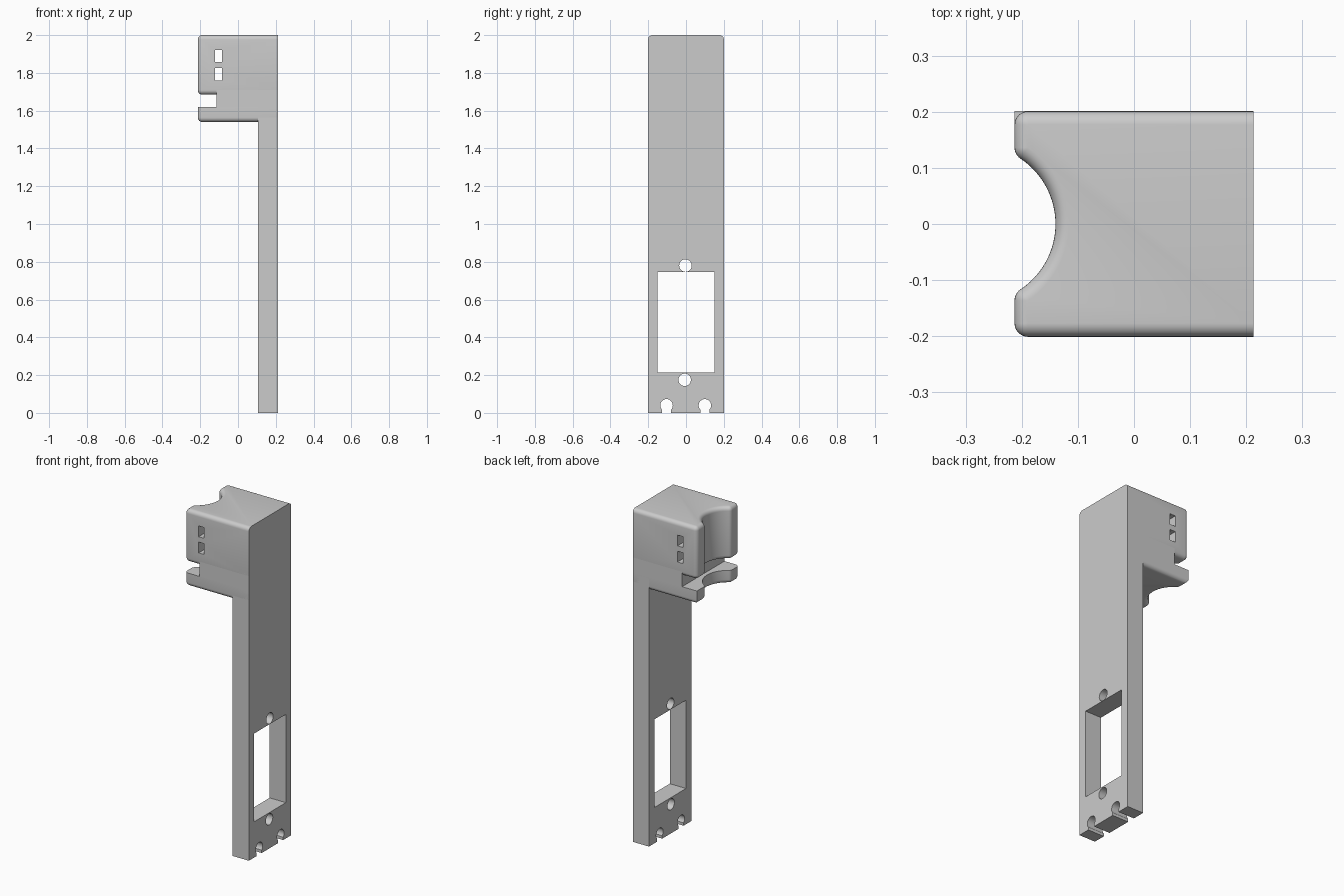
import bpy
import bmesh
from math import sin, cos, pi, atan2, sqrt
from mathutils import Matrix, Vector

if "Cube" in bpy.data.objects:
    bpy.data.objects.remove(bpy.data.objects["Cube"], do_unlink=True)

GREY = (0.6, 0.6, 0.6, 1.0)
mat = bpy.data.materials.new("matte_grey")
mat.use_nodes = True
mat.diffuse_color = GREY
mat.node_tree.nodes["Principled BSDF"].inputs["Base Color"].default_value = GREY

HX, HY = 0.213, 0.201       # half extents of the head
R = 0.024                   # edge rounding
SCOOP_X, SCOOP_R = -0.28, 0.14
SLOT_X, POST_X = -0.115, 0.105


def make_object(name, bm):
    bmesh.ops.recalc_face_normals(bm, faces=bm.faces)
    mesh = bpy.data.meshes.new(name)
    bm.to_mesh(mesh)
    bm.free()
    mesh.materials.append(mat)
    obj = bpy.data.objects.new(name, mesh)
    bpy.context.collection.objects.link(obj)
    return obj


def box(name, low, high):
    low, high = Vector(low), Vector(high)
    bm = bmesh.new()
    bmesh.ops.create_cube(bm, size=1, matrix=Matrix.Translation((low + high) / 2)
                          @ Matrix.Diagonal((*(high - low), 1)))
    return make_object(name, bm)


def cylinder_x(name, x, y, z, radius):
    bm = bmesh.new()
    bmesh.ops.create_cone(bm, cap_ends=True, segments=32, radius1=radius,
                          radius2=radius, depth=0.3,
                          matrix=Matrix.Translation((x, y, z)) @ Matrix.Rotation(pi / 2, 4, 'Y'))
    return make_object(name, bm)


def cut(obj, cutters):
    """Subtract the cutters, bake the result and drop the cutters."""
    for c in cutters:
        c.hide_render = True
        mod = obj.modifiers.new("cut", 'BOOLEAN')
        mod.operation, mod.solver, mod.object = 'DIFFERENCE', 'EXACT', c
    graph = bpy.context.evaluated_depsgraph_get()
    mesh = bpy.data.meshes.new_from_object(obj.evaluated_get(graph))
    obj.modifiers.clear()
    obj.data = mesh
    for c in cutters:
        bpy.data.objects.remove(c, do_unlink=True)


def arc(cx, cy, radius, start, end, n):
    angles = [start + (end - start) * i / n for i in range(n + 1)]
    return [(cx + radius * cos(a), cy + radius * sin(a)) for a in angles]


def plan(d, square_back):
    """Head outline inset by d: flat right side, scooped and rounded left side."""
    cx = -HX + R
    tip_y = sqrt((SCOOP_R + R) ** 2 - (cx - SCOOP_X) ** 2)
    t = atan2(tip_y, cx - SCOOP_X)
    corner = arc(cx, HY - R, R - d, pi / 2, pi, 6)
    tip = arc(cx, tip_y, R - d, pi, pi + t, 6)
    scoop = arc(SCOOP_X, 0, SCOOP_R + d, t, -t, 32)[1:-1]
    front = [(x, -y) for x, y in reversed([(HX, HY - d)] + corner + tip)]
    back = [(-HX + d, HY - d)] if square_back else corner
    return [(HX, HY - d)] + back + tip + scoop + front


def head_block(name, z0, z1, round_top, square_back=False):
    """Stack outlines into a block whose bottom (and top) rim is rounded."""
    steps = [i * pi / 12 for i in range(7)]
    levels = [(z0 + R * (1 - sin(a)), R * (1 - cos(a))) for a in reversed(steps)]
    if round_top:
        levels += [(z1 - R * (1 - sin(a)), R * (1 - cos(a))) for a in steps]
    else:
        levels.append((z1, 0))
    bm = bmesh.new()
    rings = [[bm.verts.new((x, y, z)) for x, y in plan(d, square_back)] for z, d in levels]
    n = len(rings[0])
    for a, b in zip(rings, rings[1:]):
        for i in range(n):
            j = (i + 1) % n
            bm.faces.new((a[i], a[j], b[j], b[i]))
    bm.faces.new(rings[0])
    bm.faces.new(rings[-1])
    bmesh.ops.remove_doubles(bm, verts=bm.verts, dist=1e-5)
    return make_object(name, bm)


# Upper head with two slits through its sides
head = head_block("upper_head", 1.685, 2.0, True)
cut(head, [box("slit_cutter", (-0.121, -0.4, z), (-0.084, 0.4, z + 0.065))
           for z in (1.76, 1.857)])

# Lower lip below the slot, and the core that closes the slot
lip = head_block("lower_lip", 1.54, 1.62, False, square_back=True)
core = box("slot_core", (SLOT_X, -HY, 1.6), (HX, HY, 1.72))

# Long post with window, screw holes and keyholes open at the bottom
post = box("post", (POST_X, -HY, 0), (HX, HY, 1.61))
mid = (POST_X + HX) / 2
cutters = [box("window_cutter", (0, -0.15, 0.215), (0.4, 0.15, 0.745))]
for y, z in ((-0.003, 0.78), (-0.007, 0.175), (-0.103, 0.04), (0.1, 0.04)):
    cutters.append(cylinder_x("hole_cutter", mid, y, z, 0.033))
for y in (-0.103, 0.1):
    cutters.append(box("keyway_cutter", (0, y - 0.024, -0.1), (0.4, y + 0.024, 0.04)))
cut(post, cutters)

# Smooth the roundings, keep the edges sharp
bpy.ops.object.select_all(action='DESELECT')
for obj in (head, lip, core, post):
    obj.select_set(True)
bpy.context.view_layer.objects.active = head
bpy.ops.object.shade_smooth_by_angle(angle=pi / 6)
